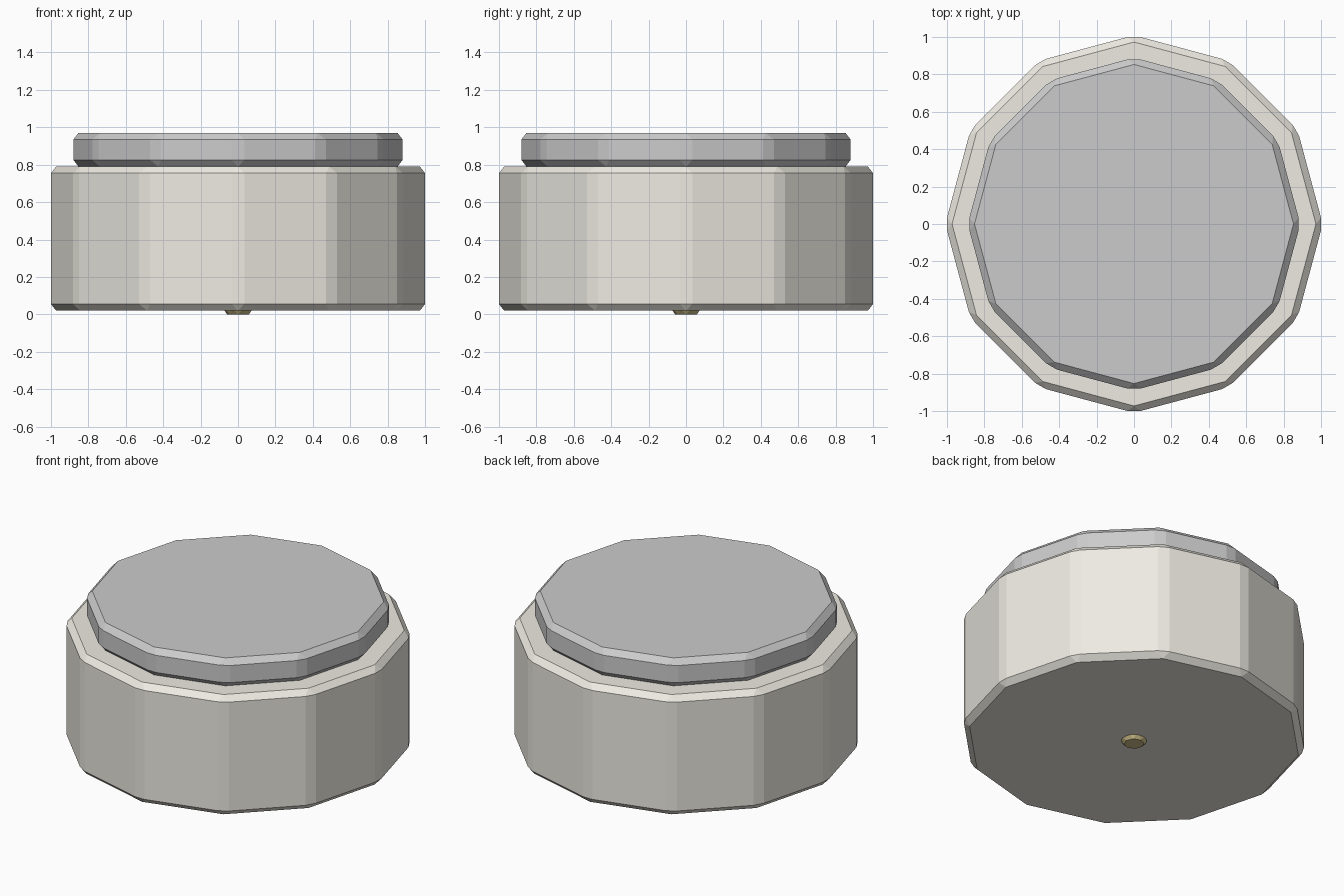
import bpy, bmesh
from mathutils import Matrix

if "Cube" in bpy.data.objects:
    bpy.data.objects.remove(bpy.data.objects["Cube"])


def material(name, rgb):
    m = bpy.data.materials.new(name)
    m.diffuse_color = (*rgb, 1)
    m.use_nodes = True
    m.node_tree.nodes["Principled BSDF"].inputs["Base Color"].default_value = m.diffuse_color
    return m


def drum(name, sides, radius, z0, z1, bevel, mat=None):
    """Low-poly cylinder with every edge chamfered once."""
    bm = bmesh.new()
    bmesh.ops.create_cone(bm, cap_ends=True, segments=sides,
                          radius1=radius, radius2=radius, depth=z1 - z0,
                          matrix=Matrix.Translation((0, 0, (z0 + z1) / 2)))
    mesh = bpy.data.meshes.new(name)
    bm.to_mesh(mesh)
    bm.free()
    ob = bpy.data.objects.new(name, mesh)
    bpy.context.collection.objects.link(ob)
    mod = ob.modifiers.new("chamfer", 'BEVEL')
    mod.width = bevel
    mod.segments = 1
    mod.limit_method = 'NONE'
    if mat:
        mesh.materials.append(mat)
    return ob


cream = material("cream", (0.85, 0.83, 0.76))
brass = material("brass", (0.62, 0.52, 0.25))

# Main body
drum("body", 12, 1.009, 0.02, 0.79, 0.035, cream)
# Narrower cap on top
drum("lid", 12, 0.889, 0.79, 0.97, 0.035)
# Small pin poking out under the body
drum("bottom_pin", 8, 0.095, 0.0, 0.12, 0.034, brass)
